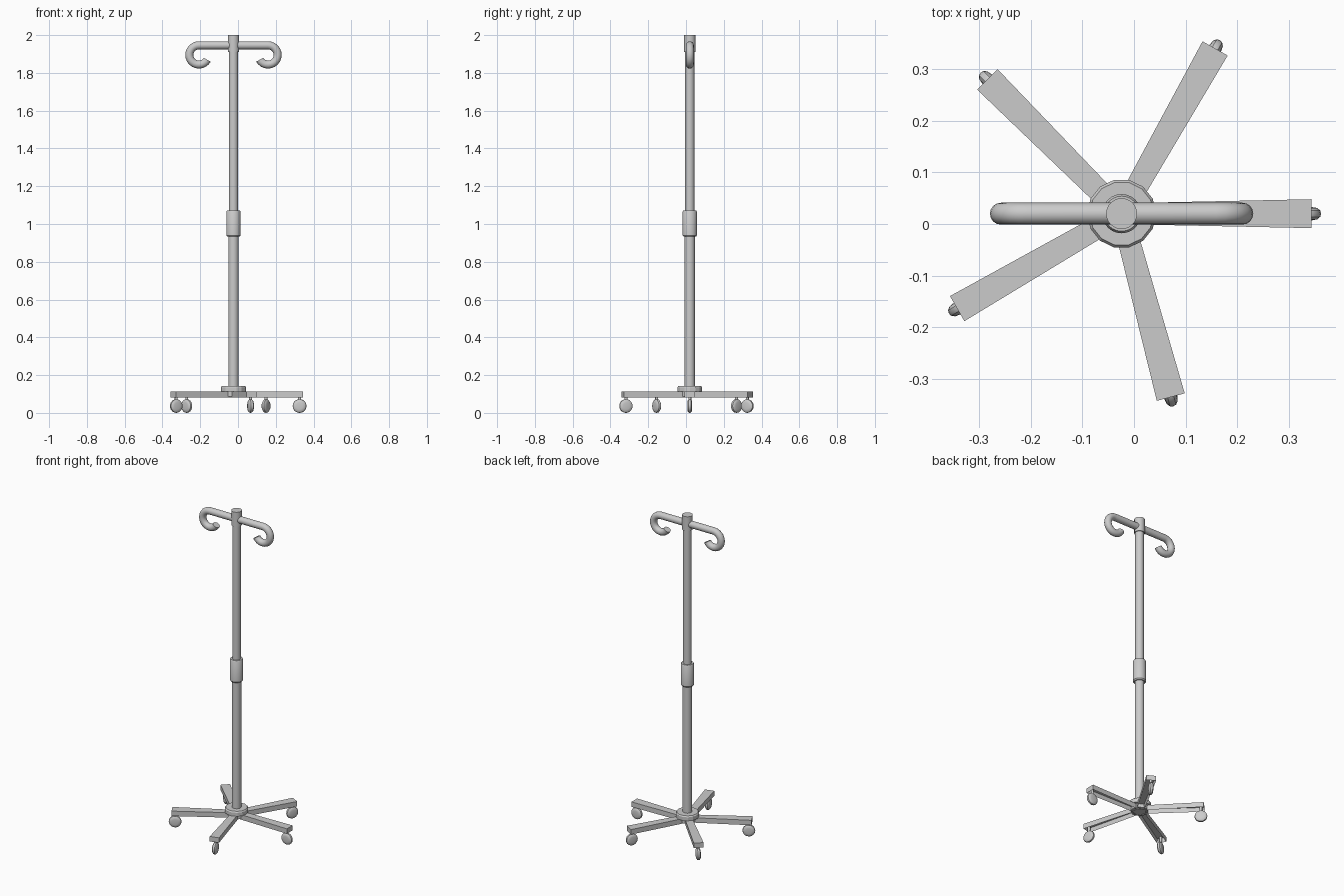
import bpy, bmesh
from math import radians, cos, sin, pi
from mathutils import Matrix, Vector

if "Cube" in bpy.data.objects:
    bpy.data.objects.remove(bpy.data.objects["Cube"])

CX, CY = -0.024, 0.02


def make(name, bm, smooth=True):
    bmesh.ops.recalc_face_normals(bm, faces=bm.faces)
    me = bpy.data.meshes.new(name)
    bm.to_mesh(me)
    bm.free()
    ob = bpy.data.objects.new(name, me)
    bpy.context.collection.objects.link(ob)
    if smooth:
        bpy.ops.object.select_all(action='DESELECT')
        ob.select_set(True)
        bpy.context.view_layer.objects.active = ob
        bpy.ops.object.shade_smooth_by_angle(angle=radians(35))
    return ob


def lathe(name, profile, matrix, n=24, smooth=True):
    """Revolve (radius, height) points into a capped solid."""
    bm = bmesh.new()
    rings = [[bm.verts.new((r * cos(2 * pi * i / n), r * sin(2 * pi * i / n), z))
              for i in range(n)] for r, z in profile]
    for a, b in zip(rings, rings[1:]):
        for i in range(n):
            j = (i + 1) % n
            bm.faces.new((a[i], a[j], b[j], b[i]))
    bm.faces.new(rings[0])
    bm.faces.new(rings[-1])
    bm.transform(matrix)
    return make(name, bm, smooth)


centre = Matrix.Translation((CX, CY, 0))

# Telescopic pole, clamp collar, top cap and base hub
lathe("lower_pole", [(0.027, 0.09), (0.027, 1.0)], centre)
lathe("upper_pole", [(0.0245, 0.95), (0.0245, 1.95)], centre)
lathe("height_collar", [(0.033, 0.933), (0.038, 0.94), (0.038, 1.065), (0.034, 1.072)], centre)
lathe("top_cap", [(0.030, 1.91), (0.030, 2.0)], centre)
lathe("base_hub", [(0.050, 0.086), (0.050, 0.112), (0.067, 0.112), (0.067, 0.135), (0.062, 0.142)],
      centre, 14, False)

# Base legs: tapered channels open underneath, each with a caster
for k, ang in enumerate((0, 60.5, 135, 210, 285), 1):
    m = centre @ Matrix.Rotation(radians(ang), 4, 'Z')
    bm = bmesh.new()
    vs = [bm.verts.new((x, s * w, z))
          for x, w in ((0.035, 0.021), (0.368, 0.028)) for s in (-1, 1) for z in (0.082, 0.113)]
    for f in ((0, 1, 3, 2), (4, 6, 7, 5), (0, 4, 5, 1), (2, 3, 7, 6), (1, 5, 7, 3)):
        bm.faces.new([vs[i] for i in f])
    bottom = bm.faces.new([vs[i] for i in (0, 2, 6, 4)])
    bmesh.ops.recalc_face_normals(bm, faces=bm.faces)
    bmesh.ops.inset_region(bm, faces=[bottom], thickness=0.005)
    for v in bottom.verts:
        v.co.z = 0.108
    bm.transform(m)
    make(f"leg_{k}", bm, False)

    # Caster stem and rounded wheel rolling along the leg direction
    lathe(f"caster_stem_{k}", [(0.008, 0.05), (0.008, 0.109)],
          m @ Matrix.Translation((0.35, 0, 0)), 12)
    wheel = [(0.018, -0.013), (0.029, -0.011), (0.035, -0.006), (0.0365, 0),
             (0.035, 0.006), (0.029, 0.011), (0.018, 0.013)]
    lathe(f"caster_wheel_{k}", wheel,
          m @ Matrix.Translation((0.35, 0, 0.0365)) @ Matrix.Rotation(pi / 2, 4, 'X'), 20)

# Hanging hooks: a straight arm curling down and back, mirrored
for side, s in (("left", -1), ("right", 1)):
    path = [(0.0, 1.946)]
    for i in range(17):
        a = radians(90 - 240 * i / 16)
        path.append((0.183 + 0.051 * cos(a), 1.895 + 0.051 * sin(a)))
    bm = bmesh.new()
    rings, n, r = [], 16, 0.0212
    for i, (x, z) in enumerate(path):
        # ring plane is set by the arm's outward normal
        a = pi / 2 if i == 0 else radians(90 - 240 * (i - 1) / 16)
        nx, nz = cos(a), sin(a)
        rings.append([bm.verts.new((CX + s * (x + r * cos(t) * nx), CY + r * sin(t),
                                    z + r * cos(t) * nz))
                      for t in (2 * pi * j / n for j in range(n))])
    for a, b in zip(rings, rings[1:]):
        for j in range(n):
            q = (j + 1) % n
            bm.faces.new((a[j], a[q], b[q], b[j]))
    bm.faces.new(rings[0])
    bm.faces.new(rings[-1])
    make(f"{side}_hook", bm)
